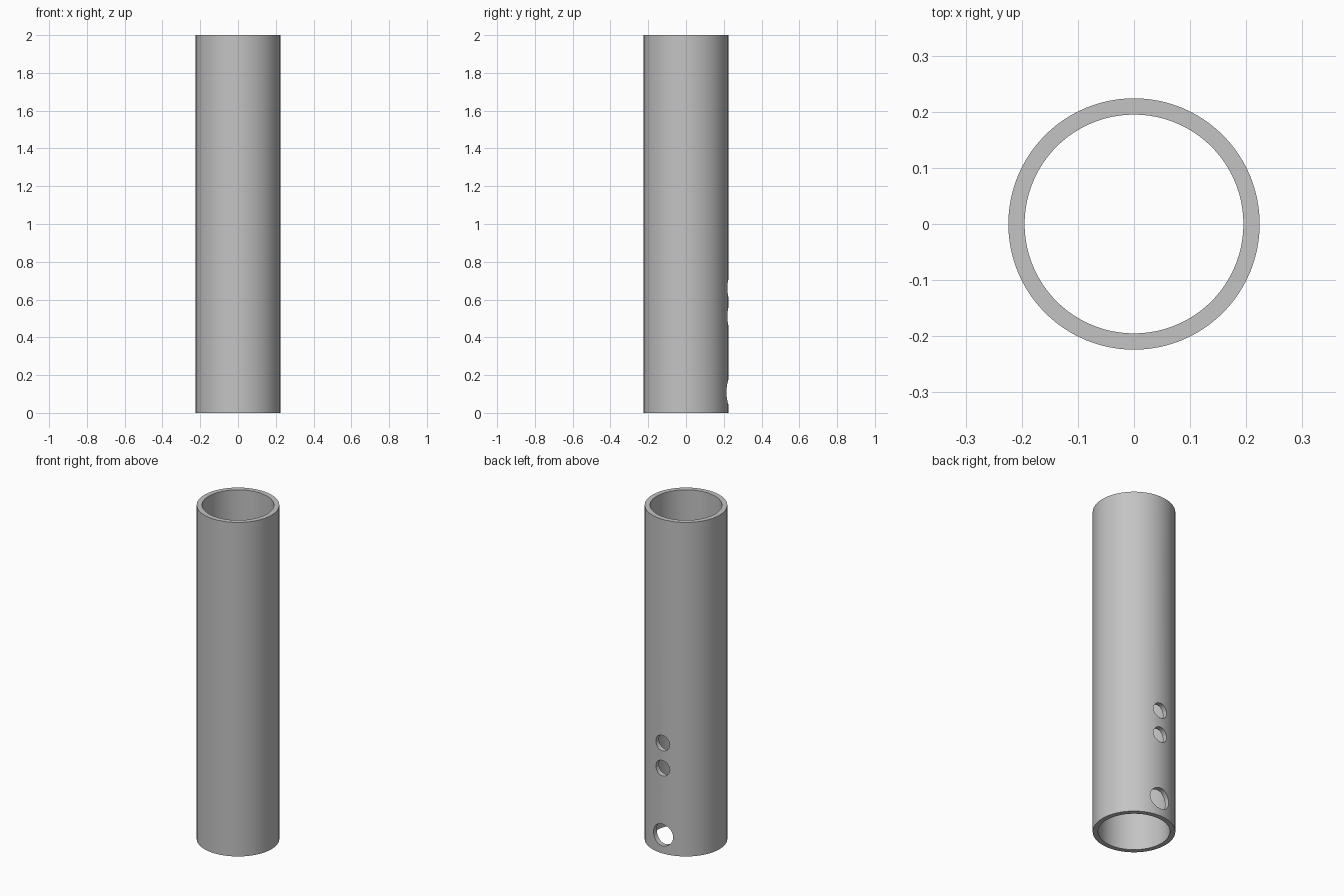
import bpy
import math

cube = bpy.data.objects.get("Cube")
if cube:
    bpy.data.objects.remove(cube, do_unlink=True)

HEIGHT = 2.0
OUTER = 0.224
INNER = 0.195


def cylinder(name, radius, depth, location, rotation=(0, 0, 0), sides=96):
    bpy.ops.mesh.primitive_cylinder_add(vertices=sides, radius=radius, depth=depth,
                                        location=location, rotation=rotation)
    obj = bpy.context.object
    obj.name = name
    return obj


def cut(target, cutter):
    cutter.hide_render = True
    mod = target.modifiers.new("cut", 'BOOLEAN')
    mod.operation = 'DIFFERENCE'
    mod.solver = 'EXACT'
    mod.object = cutter
    bpy.ops.object.select_all(action='DESELECT')
    target.select_set(True)
    bpy.context.view_layer.objects.active = target
    bpy.ops.object.modifier_apply(modifier=mod.name)
    bpy.data.objects.remove(cutter, do_unlink=True)


# Hollow tube, open at both ends
tube = cylinder("tube", OUTER, HEIGHT, (0, 0, HEIGHT / 2))
cut(tube, cylinder("bore_cutter", INNER, HEIGHT + 0.2, (0, 0, HEIGHT / 2)))

# Round holes through the back wall only: one large, two small
for z, radius in ((0.11, 0.065), (0.51, 0.046), (0.66, 0.046)):
    cut(tube, cylinder("hole_cutter", radius, 0.2, (0, OUTER, z),
                       (math.pi / 2, 0, 0), 48))

# Plain grey finish
grey = bpy.data.materials.new("grey")
grey.use_nodes = True
colour = (0.55, 0.55, 0.55, 1)
grey.diffuse_color = colour
grey.node_tree.nodes["Principled BSDF"].inputs["Base Color"].default_value = colour
tube.data.materials.clear()
tube.data.materials.append(grey)

bpy.ops.object.shade_smooth_by_angle(angle=math.radians(30))
